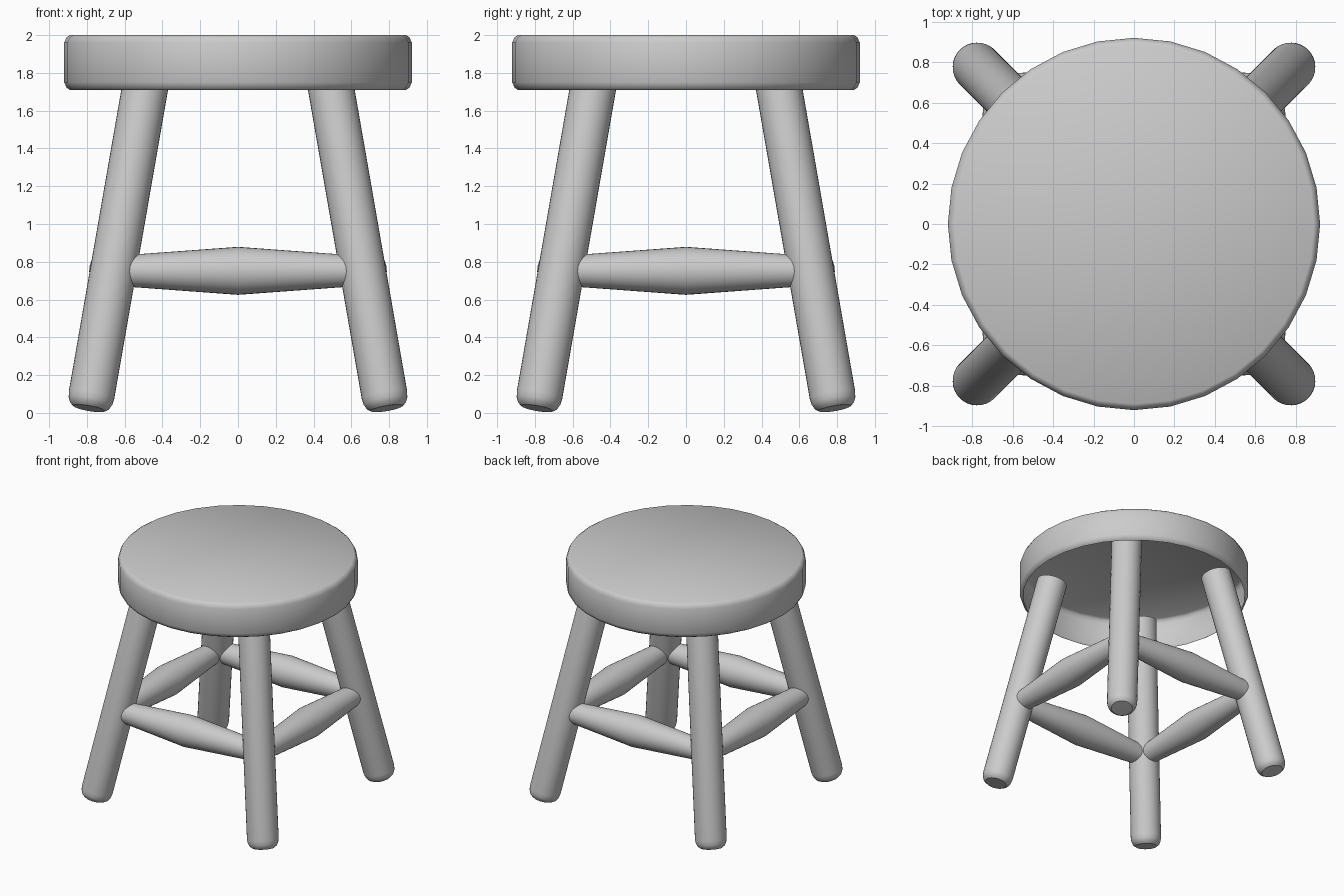
import bpy, bmesh
from mathutils import Vector

if "Cube" in bpy.data.objects:
    bpy.data.objects.remove(bpy.data.objects["Cube"])


def lathe(name, profile, start=(0, 0, 0), direction=(0, 0, 1), sides=32):
    """Revolve (radius, height) points round an axis; radius 0 closes an end."""
    bm = bmesh.new()
    pts = [bm.verts.new((r, 0, h)) for r, h in profile]
    edges = [bm.edges.new(p) for p in zip(pts, pts[1:])]
    bmesh.ops.spin(bm, geom=pts + edges, cent=(0, 0, 0), axis=(0, 0, 1),
                   angle=6.283185307, steps=sides)
    bmesh.ops.remove_doubles(bm, verts=bm.verts, dist=1e-4)
    bmesh.ops.recalc_face_normals(bm, faces=bm.faces)
    # outward normals for the open shell too
    widest = max(bm.faces, key=lambda f: f.calc_center_median().xy.length)
    if widest.normal.xy.dot(widest.calc_center_median().xy) < 0:
        bmesh.ops.reverse_faces(bm, faces=bm.faces)
    mesh = bpy.data.meshes.new(name)
    bm.to_mesh(mesh)
    bm.free()
    ob = bpy.data.objects.new(name, mesh)
    bpy.context.collection.objects.link(ob)
    ob.location = start
    ob.rotation_mode = 'QUATERNION'
    ob.rotation_quaternion = Vector(direction).to_track_quat('Z', 'Y')
    bpy.ops.object.select_all(action='DESELECT')
    ob.select_set(True)
    bpy.context.view_layer.objects.active = ob
    bpy.ops.object.shade_smooth_by_angle(angle=0.6)
    return ob


# Seat: round shell, open underneath, with softened rims
lathe("seat", [(0, 2.0), (0.89, 2.0), (0.908, 1.988), (0.92, 1.96),
               (0.92, 1.75), (0.908, 1.722), (0.89, 1.71)])

# Splayed legs with rounded feet
for sx, side in ((-1, "left"), (1, "right")):
    for sy, end in ((-1, "front"), (1, "back")):
        foot = Vector((0.788 * sx, 0.788 * sy, 0.022))
        top = Vector((0.468 * sx, 0.468 * sy, 1.86))
        length = (top - foot).length
        lathe(f"{end}_{side}_leg",
              [(0, 0), (0.085, 0.002), (0.106, 0.018), (0.117, 0.042),
               (0.122, 0.075), (0.122, length), (0, length)],
              foot, top - foot)

# Stretchers: spindles swelling at the middle
half = 0.64
spindle = [(0, -half), (0.08, -half), (0.127, 0), (0.08, half), (0, half)]
for name, pos, axis in (("front", (0, -0.661), (1, 0, 0)),
                        ("back", (0, 0.661), (1, 0, 0)),
                        ("left", (-0.661, 0), (0, 1, 0)),
                        ("right", (0.661, 0), (0, 1, 0))):
    lathe(f"{name}_stretcher", spindle, (*pos, 0.752), axis)
